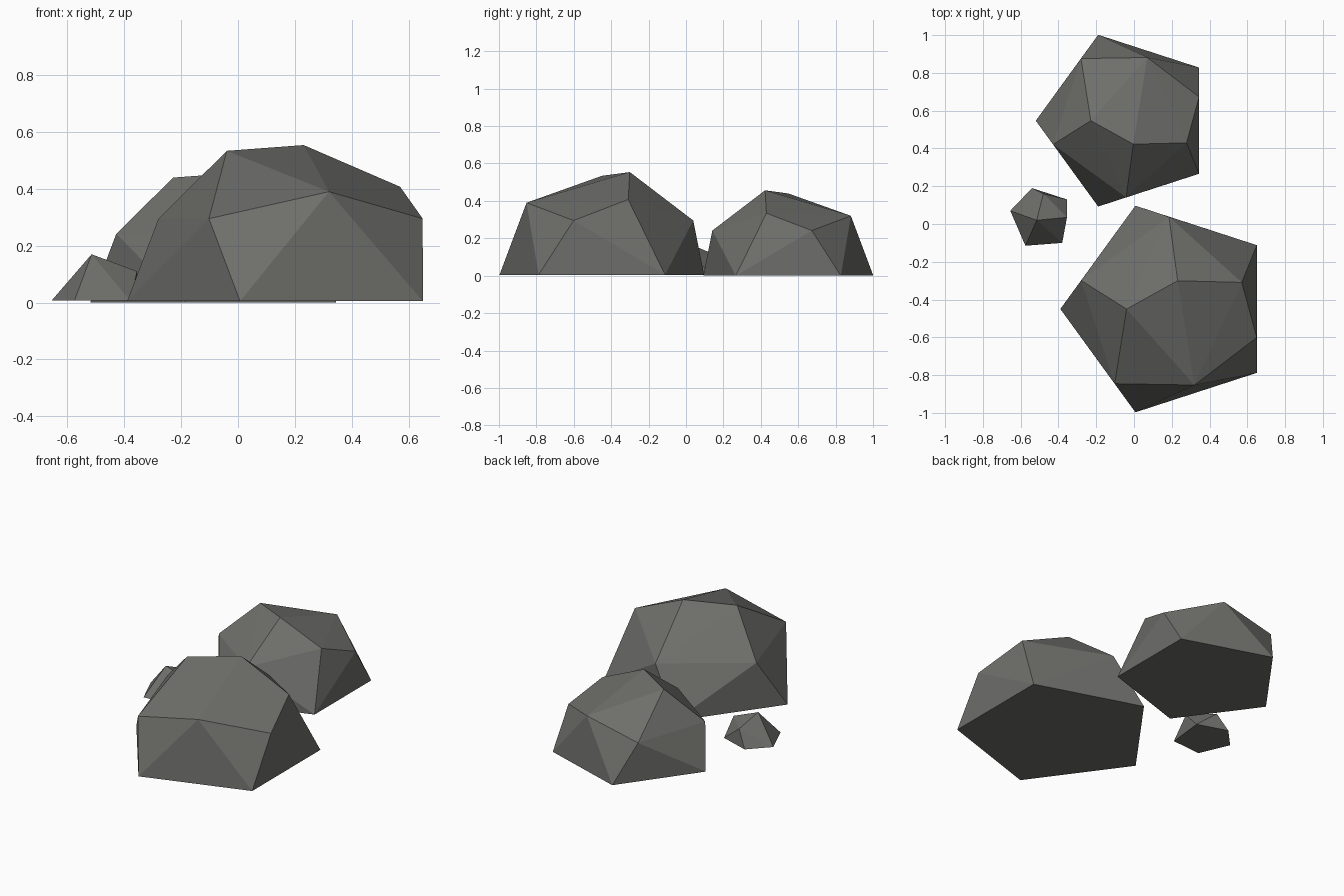
import bpy
import bmesh
from math import cos, sin, radians
from mathutils import Vector

default_cube = bpy.data.objects.get("Cube")
if default_cube:
    bpy.data.objects.remove(default_cube, do_unlink=True)

# Single stone colour
stone = bpy.data.materials.new("dark_grey_stone")
stone.use_nodes = True
stone_colour = (0.155, 0.155, 0.145, 1.0)
stone.diffuse_color = stone_colour
shader = stone.node_tree.nodes["Principled BSDF"]
shader.inputs["Base Color"].default_value = stone_colour
shader.inputs["Roughness"].default_value = 0.9


def ring(radius, height, angles):
    """Points on a horizontal circle at the given angles in degrees."""
    return [Vector((radius * cos(radians(a)), radius * sin(radians(a)), height))
            for a in angles]


def make_rock(name, points, location=(0, 0, 0), size=1.0, flip_y=False):
    """Wrap the corner points in a faceted convex shell."""
    bm = bmesh.new()
    for point in points:
        corner = Vector(point) * size
        if flip_y:
            corner.y = -corner.y
        bm.verts.new(corner + Vector(location))
    bmesh.ops.convex_hull(bm, input=bm.verts[:])
    # Merge the flat underside into one polygon
    bmesh.ops.dissolve_limit(bm, angle_limit=radians(0.1),
                             verts=bm.verts[:], edges=bm.edges[:])
    bmesh.ops.recalc_face_normals(bm, faces=bm.faces[:])
    mesh = bpy.data.meshes.new(name)
    bm.to_mesh(mesh)
    bm.free()
    mesh.materials.append(stone)
    rock = bpy.data.objects.new(name, mesh)
    bpy.context.collection.objects.link(rock)
    return rock


# Boulder: pentagonal foot, twisted shoulder ring, two raised shoulders, ridge
foot = ring(1.0, 0, range(36, 360, 72))
shoulder = ring(0.85, 0.505, (90, 162, 234, 342))
raised_shoulders = [(0.235, -0.70, 0.67), (0.67, 0.245, 0.70)]
ridge = [(-0.39, 0, 0.92), (0.08, 0.26, 0.955)]
boulder = foot + shoulder + raised_shoulders + ridge

make_rock("large_boulder", boulder, (0.185, -0.45, 0.005), 0.575)
make_rock("rear_boulder", boulder, (-0.042, 0.547, 0), 0.478, flip_y=True)

# Small pebble: irregular foot, two shoulder corners and a peak
pebble_foot = [(-0.655, 0.07), (-0.54, 0.19), (-0.355, 0.13),
               (-0.38, -0.10), (-0.575, -0.115)]
pebble = [(x, y, 0.008) for x, y in pebble_foot]
pebble += [(-0.48, 0.16, 0.11), (-0.355, 0.035, 0.11), (-0.515, 0.02, 0.17)]
make_rock("small_pebble", pebble)
